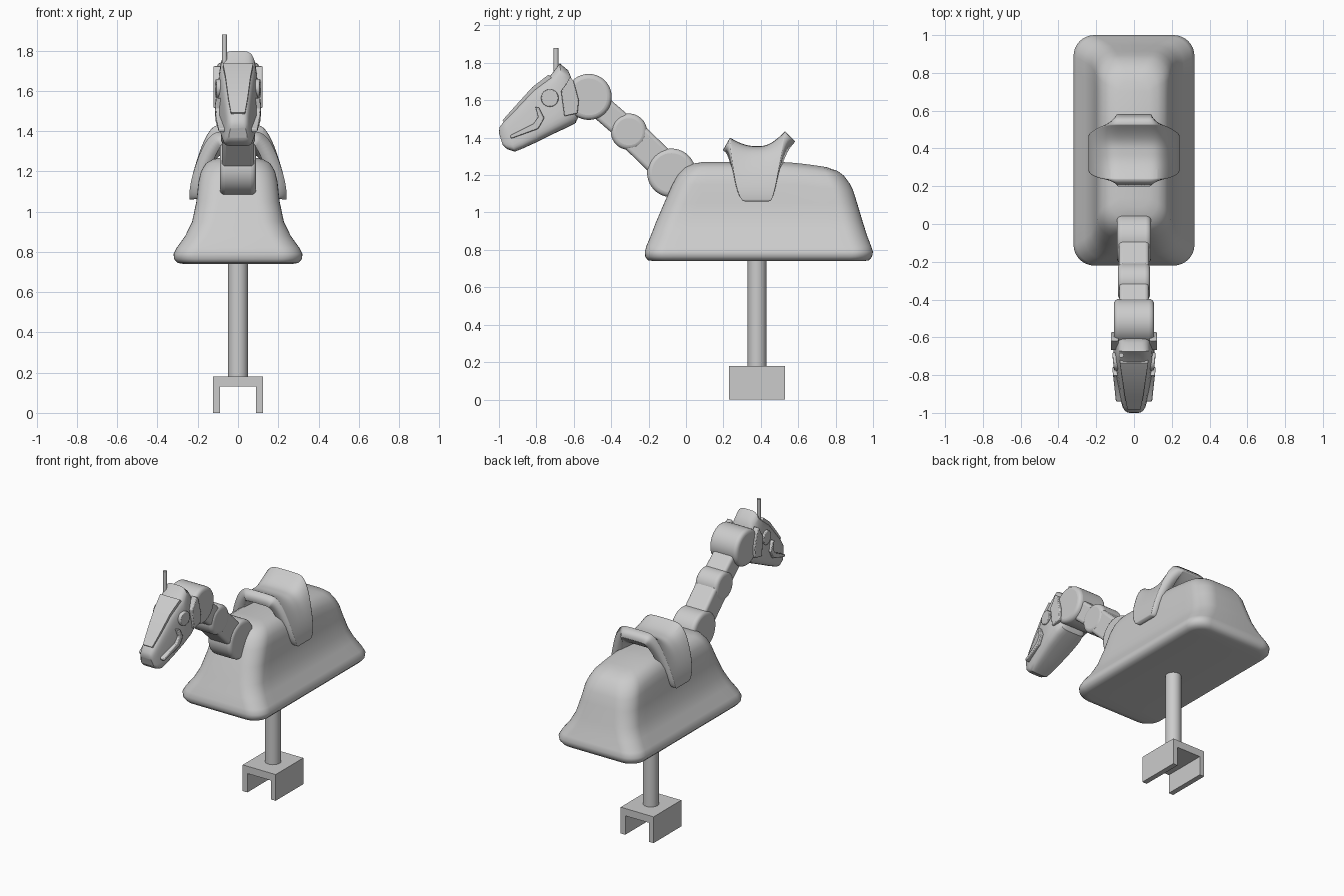
import bpy, math
from mathutils import Vector

if "Cube" in bpy.data.objects:
    bpy.data.objects.remove(bpy.data.objects["Cube"])


def make(name, verts, faces, angle=40):
    me = bpy.data.meshes.new(name)
    me.from_pydata(verts, [], faces)
    me.update()
    ob = bpy.data.objects.new(name, me)
    bpy.context.collection.objects.link(ob)
    bpy.ops.object.select_all(action='DESELECT')
    ob.select_set(True)
    bpy.context.view_layer.objects.active = ob
    bpy.ops.object.mode_set(mode='EDIT')
    bpy.ops.mesh.select_all(action='SELECT')
    if name != "saddle":
        bpy.ops.mesh.normals_make_consistent(inside=False)
    bpy.ops.object.mode_set(mode='OBJECT')
    bpy.ops.object.shade_smooth_by_angle(angle=math.radians(angle))
    return ob


def bevel(ob, width, segments=4):
    m = ob.modifiers.new("bevel", 'BEVEL')
    m.width, m.segments, m.limit_method = width, segments, 'ANGLE'
    m.angle_limit = math.radians(40)


def loft(name, halves, angle=40):
    """Skin rings given as right-hand halves, mirrored in x, with quad caps."""
    rings = [h + [(-x, y, z) for x, y, z in reversed(h)] for h in halves]
    n = len(rings[0])
    faces = [(k * n + i, k * n + (i + 1) % n, (k + 1) * n + (i + 1) % n, (k + 1) * n + i)
             for k in range(len(rings) - 1) for i in range(n)]
    for base in (0, (len(rings) - 1) * n):
        faces += [(base + i, base + i + 1, base + n - 2 - i, base + n - 1 - i)
                  for i in range(n // 2 - 1)]
    return make(name, [v for r in rings for v in r], faces, angle)


def prism(name, pts, x0, x1, angle=40):
    """Extrude a y,z outline along x; x0 and x1 are functions of y."""
    n = len(pts)
    verts = [(f(y), y, z) for f in (x0, x1) for y, z in pts]
    faces = [tuple(range(n)), tuple(range(n, 2 * n))]
    faces += [(i, (i + 1) % n, n + (i + 1) % n, n + i) for i in range(n)]
    return make(name, verts, faces, angle)


def circle(y, z, r, n=40):
    return [(y + r * math.cos(2 * math.pi * i / n), z + r * math.sin(2 * math.pi * i / n))
            for i in range(n)]


def slab(name, pts, half):
    return prism(name, pts, lambda y: -half, lambda y: half)


def rod(name, x, y, z0, z1, r, n=32):
    bpy.ops.mesh.primitive_cylinder_add(vertices=n, radius=r, depth=z1 - z0,
                                        location=(x, y, (z0 + z1) / 2))
    bpy.context.object.name = name
    bpy.ops.object.shade_smooth_by_angle(angle=math.radians(40))


# Mounting bracket (upside-down U) and post
u = [(-.125, 0), (-.125, .18), (.125, .18), (.125, 0), (.09, 0), (.09, .13), (-.09, .13), (-.09, 0)]
make("bracket", [(x, y, z) for y in (.23, .53) for x, z in u],
     [tuple(range(8)), tuple(range(8, 16))] + [(i, (i + 1) % 8, 8 + (i + 1) % 8, 8 + i) for i in range(8)])
rod("post", 0, .38, .17, .80, .05)


# Body: flared rounded rectangles, rump sloping down
def body_half(z, y0, y1, w, r):
    arc = [math.pi / 2 * i / 8 for i in range(9)]
    pts = [(w - r + r * math.sin(a), y0 + r - r * math.cos(a)) for a in arc]
    pts += [(w, y0 + r + (y1 - y0 - 2 * r) * i / 12) for i in range(1, 12)]
    pts += [(w - r + r * math.cos(a), y1 - r + r * math.sin(a)) for a in arc]
    top = max(0, min(1, (z - 1.05) / .15))
    drop = lambda y: .045 * top * max(0, min(1, (y - .5) / .35)) ** 1.5
    return [(x, y, z - drop(y)) for x, y in pts]


body = [(.74, -.17, .95, .27, .08), (.745, -.205, .98, .30, .1), (.765, -.218, .995, .318, .11),
        (.79, -.22, 1.0, .32, .11), (.82, -.212, .99, .305, .11), (.88, -.187, .967, .262, .11),
        (.95, -.16, .945, .228, .11), (1.05, -.117, .915, .207, .11), (1.15, -.073, .893, .196, .11),
        (1.2, -.045, .875, .184, .11), (1.24, -.01, .845, .16, .1), (1.26, .03, .81, .125, .08),
        (1.27, .09, .75, .08, .05)]
loft("body", [body_half(*b) for b in body], 60)

# Saddle: x, z, front y, rear y, share of the raised ends
half = [(0, 1.355, .235, .53, 1), (.07, 1.355, .235, .53, 1), (.125, 1.35, .235, .53, 1),
        (.17, 1.31, .238, .52, .6), (.205, 1.24, .25, .50, .2), (.23, 1.17, .262, .485, 0),
        (.243, 1.10, .28, .47, 0), (.24, 1.06, .30, .455, 0)]
prof = [(-p[0],) + p[1:] for p in reversed(half[1:])] + half
N = 10
verts = []
for x, z, y0, y1, k in prof:
    for j in range(N + 1):
        v = j / N
        lift = .045 * max(0, 1 - v / .4) ** 1.6 + .08 * max(0, (v - .6) / .4) ** 1.6
        verts.append((x, y0 + (y1 - y0) * v, z + k * lift))
M = N + 1
saddle = make("saddle", verts, [(i * M + j, (i + 1) * M + j, (i + 1) * M + j + 1, i * M + j + 1)
                                for i in range(len(prof) - 1) for j in range(N)])
s = saddle.modifiers.new("smooth", 'SUBSURF')
s.levels = s.render_levels = 2
s = saddle.modifiers.new("thick", 'SOLIDIFY')
s.thickness, s.offset = .075, -1

# Neck: three round joints and two links
joints = [("shoulder_joint", -.078, 1.212, .13, .09), ("neck_joint", -.305, 1.432, .097, .085),
          ("head_joint", -.52, 1.618, .123, .106)]
for name, y, z, r, w in joints:
    bevel(slab(name, circle(y, z, r), w), .025)
for name, a, b, h, w in (("lower_neck", 0, 1, .08, .08), ("upper_neck", 1, 2, .065, .078)):
    p, q = Vector(joints[a][1:3]), Vector(joints[b][1:3])
    d = (q - p).normalized()
    s = Vector((-d.y, d.x)) * h
    bevel(slab(name, [tuple(v) for v in (p + s, q + s, q - s, p - s)], w), .02)


# Head: superellipse sections from poll to nose (top y,z, bottom y,z, top and bottom half width)
def head_half(ty, tz, by, bz, wt, wb, n=4.5, count=16):
    out = []
    for i in range(count):
        a = math.pi * (i + .5) / count
        c = math.cos(a)
        t = math.copysign(abs(c) ** (2 / n), c)
        f = (1 + t) / 2
        out.append(((wb + (wt - wb) * f) * math.sin(a) ** (2 / n), by + (ty - by) * f, bz + (tz - bz) * f))
    return out


head = [(-.605, 1.70, -.575, 1.51, .07, .085), (-.63, 1.76, -.59, 1.478, .075, .105),
        (-.675, 1.798, -.64, 1.452, .082, .118), (-.72, 1.738, -.72, 1.415, .09, .115),
        (-.815, 1.665, -.80, 1.375, .075, .103), (-.91, 1.56, -.87, 1.343, .06, .09),
        (-.97, 1.493, -.915, 1.325, .052, .08), (-.997, 1.455, -.955, 1.338, .045, .068),
        (-1.0, 1.425, -.98, 1.36, .035, .05)]
loft("head", [head_half(*h) for h in head], 35)

# Raised bridge plate down the face
loft("face_plate", [[(w, y - d, z + d) for d in (-.02, .006)]
                    for y, z, w in ((-.73, 1.73, .075), (-.815, 1.665, .062),
                                    (-.91, 1.56, .048), (-.975, 1.487, .035))])

# Eyes, cheek straps and mouth plates on both sides
cheek = [(-.62, 1.725), (-.645, 1.68), (-.668, 1.65), (-.65, 1.515), (-.58, 1.53), (-.573, 1.60), (-.60, 1.70)]
mouth = [(-.805, 1.565), (-.785, 1.56), (-.757, 1.505), (-.79, 1.447), (-.935, 1.395),
         (-.94, 1.412), (-.815, 1.475), (-.79, 1.51)]
for side, sx in (("left", -1), ("right", 1)):
    for name, pts, out in (("eye", circle(-.728, 1.612, .047, 24), .114),
                           ("cheek_strap", cheek, .122), ("mouth_plate", mouth, .122)):
        outer = lambda y, o=out: sx * (o - .11 * max(0, -.70 - y))
        inner = lambda y, f=outer: f(y) - sx * .04
        bevel(prism(side + "_" + name, pts, inner, outer), .005, 2)

# Thin upright pin on the head
rod("head_pin", -.067, -.695, 1.60, 1.88, .013, 16)
